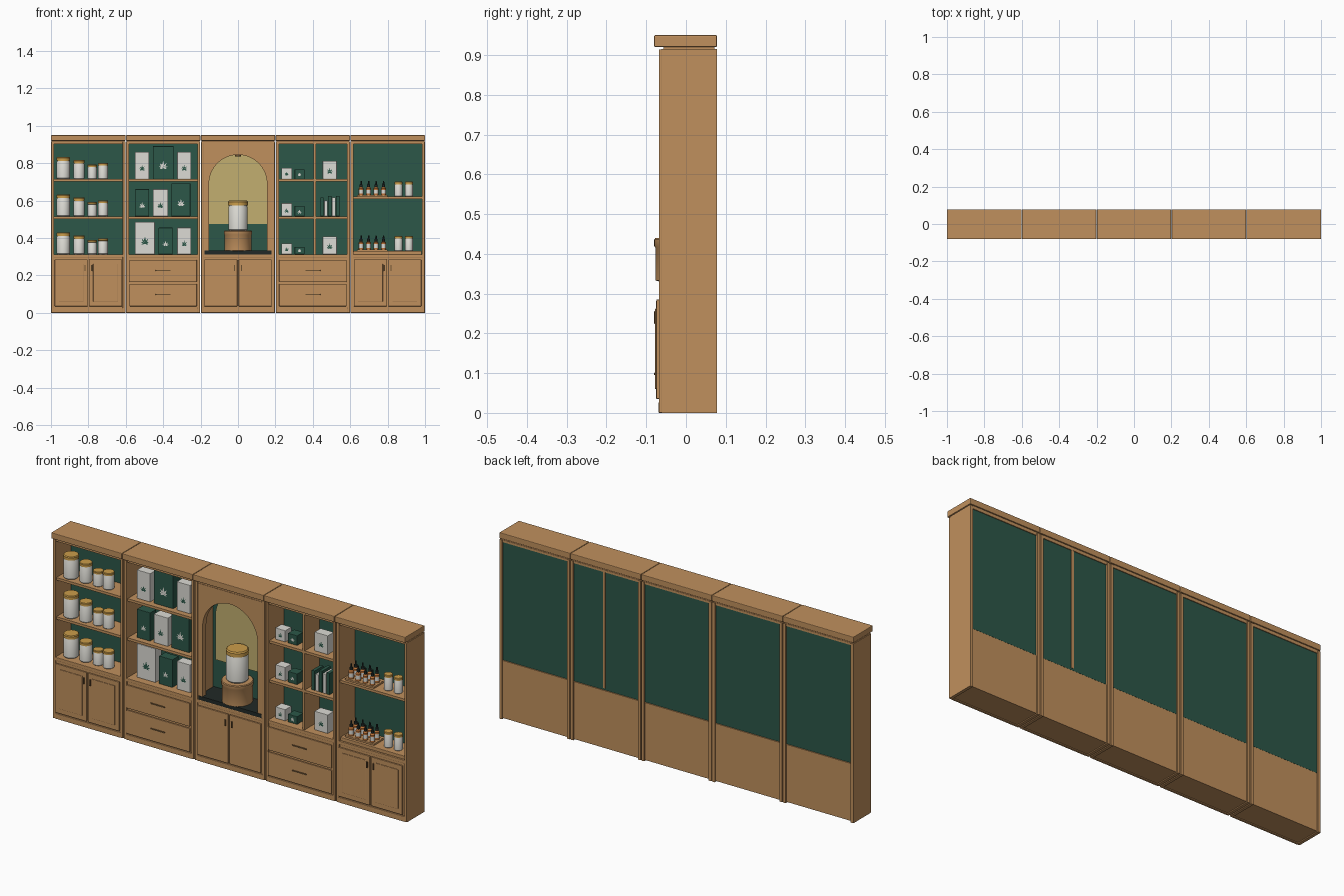
import bpy, bmesh, math

if "Cube" in bpy.data.objects:
    bpy.data.objects.remove(bpy.data.objects["Cube"])


def material(name, r, g, b):
    m = bpy.data.materials.new(name)
    m.diffuse_color = (r, g, b, 1)
    m.use_nodes = True
    m.node_tree.nodes["Principled BSDF"].inputs["Base Color"].default_value = m.diffuse_color
    return m


WOOD = material("oak wood", 0.53, 0.28, 0.11)
GREEN = material("deep green", 0.025, 0.095, 0.065)
WHITE = material("off white", 0.72, 0.71, 0.66)
LID = material("golden lid", 0.60, 0.34, 0.07)
BRASS = material("pale gold panel", 0.54, 0.43, 0.16)
BRONZE = material("dark bronze", 0.16, 0.09, 0.035)
AMBER = material("amber glass", 0.50, 0.17, 0.04)
BLACK = material("near black", 0.015, 0.022, 0.02)


def finish(name, bm, mats):
    bmesh.ops.recalc_face_normals(bm, faces=bm.faces[:])
    me = bpy.data.meshes.new(name)
    bm.to_mesh(me)
    bm.free()
    for m in mats:
        me.materials.append(m)
    ob = bpy.data.objects.new(name, me)
    bpy.context.collection.objects.link(ob)
    return ob


def box(name, x0, x1, y0, y1, z0, z1, mat, bevel=0.0):
    bm = bmesh.new()
    bmesh.ops.create_cube(bm, size=1)
    for v in bm.verts:
        v.co = ((x0 + x1) / 2 + v.co.x * (x1 - x0),
                (y0 + y1) / 2 + v.co.y * (y1 - y0),
                (z0 + z1) / 2 + v.co.z * (z1 - z0))
    ob = finish(name, bm, [mat])
    if bevel:
        mod = ob.modifiers.new("bevel", 'BEVEL')
        mod.width, mod.segments = bevel, 2
    return ob


def plate(name, outline, y0, y1, mat):
    """Extrude an x/z outline from y0 to y1."""
    bm = bmesh.new()
    f = bm.faces.new([bm.verts.new((x, y0, z)) for x, z in outline])
    ext = bmesh.ops.extrude_face_region(bm, geom=[f])["geom"]
    for v in ext:
        if isinstance(v, bmesh.types.BMVert):
            v.co.y = y1
    return finish(name, bm, [mat])


def lathe(name, x, y, z, profile, mats, sides=28):
    """Spin (radius, height, material of the band below) points."""
    bm = bmesh.new()
    rings = []
    for r, h, _ in profile:
        rings.append([bm.verts.new((x + r * math.cos(math.tau * i / sides),
                                    y + r * math.sin(math.tau * i / sides), z + h))
                      for i in range(sides)])
    for k in range(1, len(rings)):
        for i in range(sides):
            j = (i + 1) % sides
            f = bm.faces.new((rings[k - 1][i], rings[k - 1][j], rings[k][j], rings[k][i]))
            f.material_index = profile[k][2]
    bm.faces.new(rings[0]).material_index = profile[0][2]
    bm.faces.new(rings[-1]).material_index = profile[-1][2]
    ob = finish(name, bm, mats)
    bpy.ops.object.select_all(action='DESELECT')
    bpy.context.view_layer.objects.active = ob
    ob.select_set(True)
    bpy.ops.object.shade_smooth_by_angle(angle=math.radians(35))
    return ob


def jar(x, y, z, r, h, name="jar"):
    t = h * 0.83
    lathe(name, x, y, z, [(r * .9, 0, 0), (r, r * .12, 0), (r, t - r * .2, 0), (r * .9, t, 0),
                          (r * .9, t + .001, 1), (r * 1.02, t + .002, 1),
                          (r * 1.02, h - r * .12, 1), (r * .93, h, 1)], [WHITE, LID])


def bottle(x, y, z):
    r = 0.0125
    lathe("dropper_bottle", x, y, z,
          [(r, 0, 0), (r, .008, 0), (r, .009, 1), (r, .028, 1), (r, .029, 0), (r, .036, 0),
           (r * .5, .043, 0), (r * .62, .044, 2), (r * .62, .056, 2), (r * .35, .058, 2),
           (r * .3, .074, 2)], [AMBER, WHITE, BLACK], 14)


def leaf(x, y, z, s, mat):
    """Fan of pointed blades as a thin plate facing the front."""
    bm = bmesh.new()
    for k in range(-3, 4):
        a = math.radians(k * 33)
        n = s * (1 - 0.17 * abs(k))
        pts = [(0, 0), (-n * .14, n * .5), (0, n), (n * .14, n * .5)]
        bm.faces.new([bm.verts.new((x + u * math.cos(a) + w * math.sin(a), y - .0008,
                                    z - u * math.sin(a) + w * math.cos(a))) for u, w in pts])
    ob = finish("leaf_print", bm, [mat])
    for p in ob.data.polygons:
        if p.normal.y > 0:
            p.flip()


def carton(x0, x1, z0, z1, mat, depth=0.05, y=-0.03, printed=True):
    box("carton", x0, x1, y, y + depth, z0, z1, mat, 0.0015)
    if printed:
        w = x1 - x0
        leaf((x0 + x1) / 2, y, z0 + (z1 - z0) * .33, w * .36, GREEN if mat is WHITE else WHITE)


def knob(x, z):
    box("door_pull", x - .003, x + .003, -.080, -.073, z - .016, z + .016, BRONZE, .001)


def door(x0, x1, pull_x, panelled):
    box("door", x0, x1, -.0745, -.066, .035, .285, WOOD, .002)
    if panelled:
        box("door_panel", x0 + .022, x1 - .022, -.078, -.074, .06, .262, WOOD, .003)
    knob(pull_x, .24)


# Cabinet carcasses, one for each bay
for n in range(5):
    c = -0.8 + 0.4 * n
    hw = 0.1975
    a, b = c - hw, c + hw
    if n == 0: a = -1
    if n == 4: b = 1
    for s0, s1 in ((a, a + .015), (b - .015, b)):
        box("side_panel", s0, s1, -.06, .078, 0, .915, WOOD)
        box("face_stile", s0 + .001, s1 + (.001 if s0 == a else -.001), -.068, -.059, 0, .914, WOOD, .002)
    box("top_panel", a + .014, b - .014, -.062, .074, .903, .915, WOOD)
    box("crown_neck", a + .004, b - .004, -.056, .072, .914, .921, WOOD)
    box("crown", c - .199 if n else -1, c + .199 if n < 4 else 1, -.08, .078, .92, .95, WOOD, .003)
    box("green_back", a + .014, b - .014, .060, .070, .30, .905, GREEN)
    box("lower_cabinet", a + .014, b - .014, -.062, .072, .005, .298, WOOD)
    box("counter", a + .012, b - .012, -.067, .060, .296, .313, WOOD, .002)
    box("plinth", a + .012, b - .012, -.069, -.058, 0, .027, WOOD, .002)
    # Shelves
    for z in ([.71, .51], [.71, .51], [], [.71, .51], [.615])[n]:
        box("shelf", a + .014, b - .014, -.058, .061, z - .007, z + .006, WOOD)
    # Doors or drawers
    if n % 2 == 0:
        door(c - .18, c - .004, c - .018, n != 2)
        door(c + .004, c + .18, c + .018, n != 2)
    else:
        for z0, z1 in ((.035, .155), (.165, .283)):
            box("drawer_front", c - .18, c + .18, -.0755, -.066, z0, z1, WOOD, .003)
            zm = (z0 + z1) / 2 + .003
            box("drawer_pull", c - .04, c + .04, -.080, -.074, zm - .003, zm + .003, BRONZE, .001)

# Divider of the fourth bay, seen through to the back
box("divider", .405, .417, -.058, .073, .31, .905, WOOD)

# Jars on the first bay
for z, k in ((.716, 1), (.516, 1), (.313, 1)):
    jar(-.934, -.012, z, .036, .117)
    jar(-.850, -.012, z, .030, .100)
    jar(-.780, -.012, z, .025, .076)
    jar(-.722, -.012, z, .027, .085)

# Leaf cartons on the second bay
for z, row in ((.716, ((-.55, -.475, .145, WHITE), (-.455, -.345, .175, GREEN), (-.325, -.25, .145, WHITE))),
               (.516, ((-.55, -.475, .145, GREEN), (-.455, -.375, .145, WHITE), (-.355, -.255, .175, GREEN))),
               (.313, ((-.55, -.445, .172, WHITE), (-.425, -.35, .142, GREEN), (-.325, -.25, .142, WHITE)))):
    for x0, x1, h, m in row:
        carton(x0, x1, z, z + h, m)

# Arched niche in the middle bay
R, SPRING = .155, .69
arc = [(R * math.cos(math.pi * i / 32), SPRING + R * math.sin(math.pi * i / 32)) for i in range(33)]
plate("arch_front", [(.184, .312), (.184, .905), (-.184, .905), (-.184, .312), (-R, .312)]
      + arc[::-1] + [(R, .312)], -.064, -.035, WOOD)
plate("niche_gold_back", [(x * 1.06, z + .01) for x, z in arc] + [(-R * 1.06, .475), (R * 1.06, .475)],
      .052, .061, BRASS)
box("niche_tray", -.178, .178, -.066, .058, .312, .332, BLACK)
lathe("pedestal", 0, -.005, .33, [(.06, 0, 0), (.072, .003, 0), (.072, .085, 0), (.075, .09, 0),
                                  (.075, .106, 0), (.072, .11, 0)], [WOOD], 40)
jar(0, -.005, .44, .052, .16, "display_jar")
lathe("niche_lamp", 0, -.02, .835, [(.016, 0, 0), (.016, .012, 0)], [BRONZE], 16)

# Small cartons on the fourth bay
for z, h1, h2 in ((.716, .058, .05), (.516, .07, .055), (.313, .058, .04)):
    carton(.232, .288, z, z + h1, WHITE)
    carton(.303, .355, z, z + h2, GREEN)
carton(.453, .528, .716, .812, WHITE)
carton(.453, .528, .313, .408, WHITE)
for i in range(5):
    x = .440 + i * .021
    carton(x, x + .018, .516, .516 + (.10, .085, .11, .10, .11)[i],
           (GREEN, WHITE)[i % 2], .07, -.035, False)

# Bottles in trays and small jars on the fifth bay
box("riser_shelf", .618, .982, -.058, .06, .312, .33, WOOD, .002)
for z in (.621, .33):
    box("bottle_tray", .635, .80, -.045, .03, z, z + .009, WOOD, .001)
    for i in range(4):
        for y in (-.026, .010):
            bottle(.658 + i * .04, y, z + .009)
    jar(.858, -.012, z, .021, .08)
    jar(.914, -.012, z, .021, .08)
